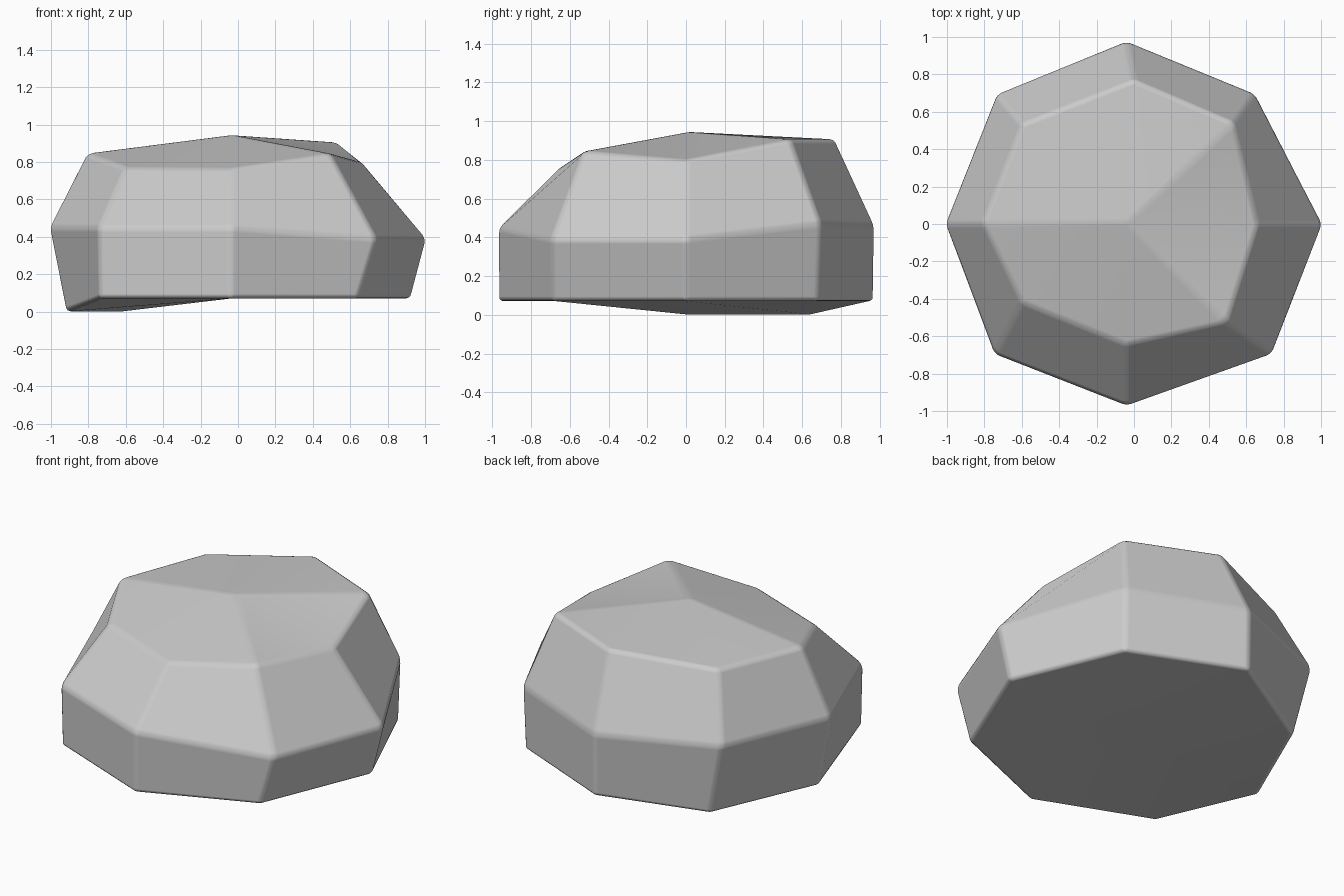
import bpy, bmesh

if "Cube" in bpy.data.objects:
    bpy.data.objects.remove(bpy.data.objects["Cube"])

# Three uneven eight-sided rings, counter-clockwise from +x
bottom_ring = [(.925, 0, .07), (.64, .68, .07), (-.04, .97, .07), (-.63, .66, 0),
               (-.92, 0, 0), (-.74, -.69, .07), (-.04, -.97, .07), (.64, -.69, .07)]
middle_ring = [(1.01, 0, .39), (.645, .695, .47), (-.04, .975, .46), (-.735, .695, .46),
               (-1.01, 0, .45), (-.745, -.695, .45), (-.04, -.97, .45), (.74, -.695, .39)]
top_ring = [(.66, 0, .80), (.535, .54, .905), (0, .77, .905), (-.6, .535, .85),
            (-.81, 0, .845), (-.6, -.42, .77), (-.04, -.645, .765), (.495, -.53, .845)]

bm = bmesh.new()
rings = [[bm.verts.new(p) for p in ring] for ring in (bottom_ring, middle_ring, top_ring)]
base = bm.verts.new((-.04, 0, .07))
peak = bm.verts.new((-.03, .01, .945))

# Side facets, then fans closing the base and the crown
for i in range(8):
    j = (i + 1) % 8
    for low, high in zip(rings, rings[1:]):
        bm.faces.new((low[i], low[j], high[j], high[i]))
    bm.faces.new((base, rings[0][j], rings[0][i]))
    bm.faces.new((peak, rings[2][i], rings[2][j]))

mesh = bpy.data.meshes.new("boulder")
bm.to_mesh(mesh)
bm.free()
boulder = bpy.data.objects.new("boulder", mesh)
bpy.context.collection.objects.link(boulder)

# Narrow rounded edges between the facets
bevel = boulder.modifiers.new("worn_edges", 'BEVEL')
bevel.width = .025
bevel.segments = 3
bevel.limit_method = 'ANGLE'
bevel.angle_limit = .2
bevel.harden_normals = True
for face in mesh.polygons:
    face.use_smooth = True
